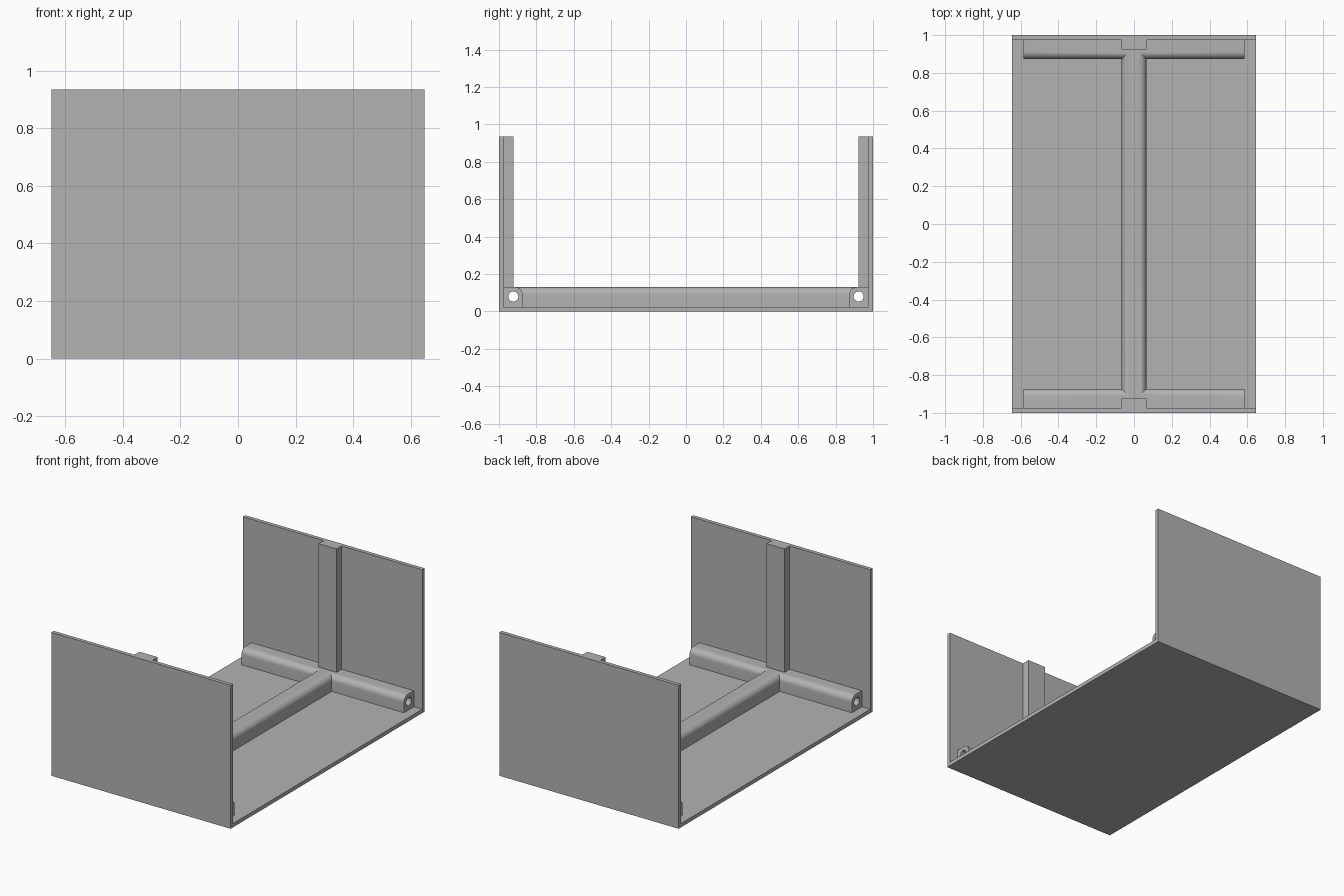
import bpy, math
from mathutils import Vector

if "Cube" in bpy.data.objects:
    bpy.data.objects.remove(bpy.data.objects["Cube"])

W, L, H, T = 0.647, 1.0, 0.935, 0.025   # half width, half length, height, plate thickness
RAIL_TOP, R = 0.13, 0.04                # rail height and edge rounding

grey = bpy.data.materials.new("plain grey")
grey.diffuse_color = (0.45, 0.45, 0.45, 1)
grey.use_nodes = True
grey.node_tree.nodes["Principled BSDF"].inputs["Base Color"].default_value = grey.diffuse_color


def mesh_object(name, verts, faces):
    me = bpy.data.meshes.new(name)
    me.from_pydata([tuple(v) for v in verts], [], faces)
    me.materials.append(grey)
    ob = bpy.data.objects.new(name, me)
    bpy.context.collection.objects.link(ob)
    return ob


def prism(name, loop, shift):
    """Extrude a closed loop of 3D points by a vector."""
    n = len(loop)
    a = [Vector(p) for p in loop]
    b = [p + Vector(shift) for p in a]
    faces = [tuple(range(n))[::-1], tuple(range(n, 2 * n))]
    faces += [(i, (i + 1) % n, n + (i + 1) % n, n + i) for i in range(n)]
    ob = mesh_object(name, a + b, faces)
    # make the normals point outwards
    import bmesh
    bm = bmesh.new()
    bm.from_mesh(ob.data)
    bmesh.ops.recalc_face_normals(bm, faces=bm.faces)
    bm.to_mesh(ob.data)
    bm.free()
    return ob


def box(name, x, y0, y1, z0, z1):
    return prism(name, [(-x, y0, z0), (-x, y1, z0), (-x, y1, z1), (-x, y0, z1)], (2 * x, 0, 0))


def arc(cu, cz, a0, a1, steps=10):
    return [(cu + R * math.cos(math.radians(a0 + (a1 - a0) * i / steps)),
             cz + R * math.sin(math.radians(a0 + (a1 - a0) * i / steps))) for i in range(steps + 1)]


def boolean(ob, other, operation):
    """Apply a boolean and discard the helper."""
    mod = ob.modifiers.new("cut", 'BOOLEAN')
    mod.operation, mod.object, mod.solver = operation, other, 'EXACT'
    bpy.context.view_layer.update()
    me = bpy.data.meshes.new_from_object(ob.evaluated_get(bpy.context.evaluated_depsgraph_get()))
    ob.modifiers.clear()
    ob.data = me
    bpy.data.objects.remove(other)


# Floor and two end walls as one U-shaped plate
prism("floor_and_end_walls",
      [(-W, -L, 0), (-W, L, 0), (-W, L, H), (-W, L - T, H), (-W, L - T, T),
       (-W, T - L, T), (-W, T - L, H), (-W, -L, H)], (2 * W, 0, 0))

# Centre rail with both top edges rounded
s, c = 0.065, RAIL_TOP - R
profile = [(-s, T), (s, T)] + arc(s - R, c, 0, 90) + arc(R - s, c, 90, 180)
frame = prism("floor_rails", [(x, -0.93, z) for x, z in profile], (0, 1.86, 0))

# Cross rails with a rounded inner edge, merged with the centre rail
for side in (-1, 1):
    profile = [(L - T, T), (L - T, RAIL_TOP)] + arc(0.873 + R, c, 90, 180) + [(0.873, T)]
    rail = prism("cross_rail", [(-0.586, side * y, z) for y, z in profile], (1.172, 0, 0))
    boolean(frame, rail, 'UNION')

# Round bore along each cross rail
for side in (-1, 1):
    ring = [(-0.7, side * 0.923 + 0.027 * math.cos(i * math.pi / 16),
             0.08 + 0.027 * math.sin(i * math.pi / 16)) for i in range(32)]
    boolean(frame, prism("bore", ring, (1.4, 0, 0)), 'DIFFERENCE')

# Upright ribs on the end walls
box("front_rib", s, T - L, -0.923, 0.12, H)
box("back_rib", s, 0.923, L - T, 0.12, H)

# Smooth the rounded edges only
bpy.ops.object.select_all(action='DESELECT')
frame.select_set(True)
bpy.context.view_layer.objects.active = frame
bpy.ops.object.shade_smooth_by_angle(angle=math.radians(30))
